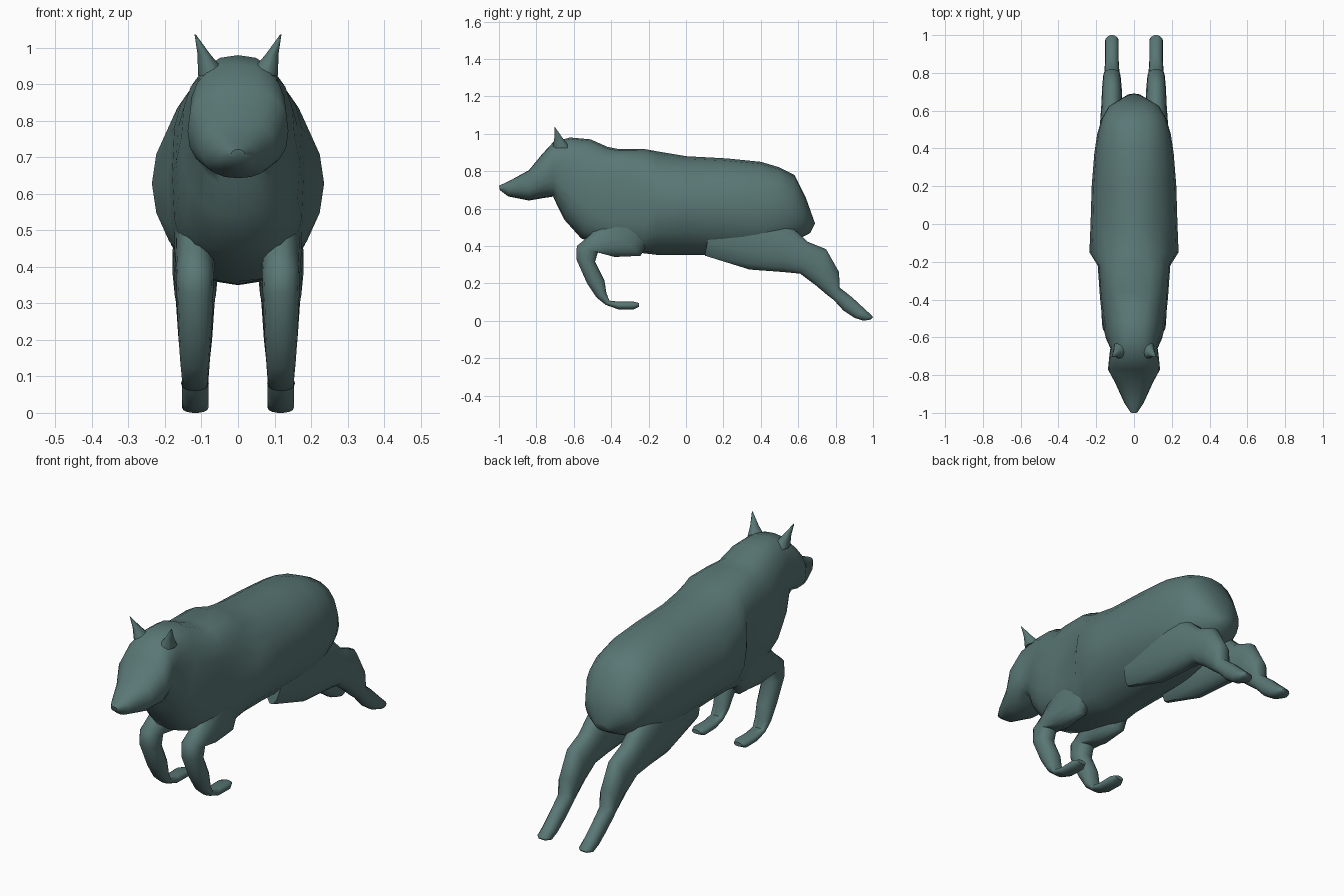
import bpy, bmesh, math
from mathutils import Vector

fur = bpy.data.materials.new("teal grey")
fur.diffuse_color = (0.10, 0.185, 0.178, 1)


def loft(name, sections, x=0.0, n=16):
    """Skin rounded rings. Section: y1, z1 (upper), y2, z2 (lower), half width, squareness."""
    bm = bmesh.new()
    rings = []
    for y1, z1, y2, z2, w, e in sections:
        ring = []
        for i in range(n):
            a = 2 * math.pi * i / n
            c, s = math.cos(a), math.sin(a)
            px = math.copysign(abs(c) ** (2 / e), c) * w
            t = 0.5 - 0.5 * math.copysign(abs(s) ** (2 / e), s)
            ring.append(bm.verts.new((x + px, y1 + (y2 - y1) * t, z1 + (z2 - z1) * t)))
        rings.append(ring)
    for a, b in zip(rings, rings[1:]):
        for i in range(n):
            j = (i + 1) % n
            bm.faces.new((a[i], a[j], b[j], b[i]))
    bm.faces.new(rings[0])
    bm.faces.new(rings[-1])
    bmesh.ops.recalc_face_normals(bm, faces=bm.faces[:])
    me = bpy.data.meshes.new(name)
    bm.to_mesh(me)
    bm.free()
    ob = bpy.data.objects.new(name, me)
    bpy.context.collection.objects.link(ob)
    me.materials.append(fur)
    bpy.ops.object.select_all(action='DESELECT')
    ob.select_set(True)
    bpy.context.view_layer.objects.active = ob
    bpy.ops.object.shade_smooth_by_angle(angle=math.radians(50))
    return ob


# Head, neck, trunk and rump in one skin
loft("body", [
    (-1.00, .722, -.995, .698, .018, 2),
    (-.95, .745, -.95, .665, .050, 2.2),
    (-.84, .805, -.84, .643, .100, 2.3),
    (-.77, .89, -.77, .655, .138, 2.4),
    (-.71, .955, -.71, .664, .132, 2.5),
    (-.62, .98, -.69, .62, .125, 2.5),
    (-.51, .97, -.65, .54, .155, 2.4),
    (-.42, .93, -.56, .44, .170, 2.6),
    (-.36, .918, -.42, .395, .180, 3.2),
    (-.22, .918, -.22, .36, .192, 3.0),
    (-.15, .905, -.15, .352, .236, 1.9),
    (0, .88, 0, .352, .230, 1.9),
    (.22, .868, .18, .35, .224, 2.0),
    (.40, .85, .35, .35, .210, 2.2),
    (.50, .82, .45, .37, .195, 2.3),
    (.58, .78, .53, .40, .172, 2.3),
    (.64, .66, .60, .435, .135, 2.2),
    (.69, .52, .665, .47, .040, 2),
], n=20)

front_leg = [
    (-.40, .66, -.16, .50, .055, 2),
    (-.44, .54, -.24, .345, .056, 2.2),
    (-.52, .455, -.38, .34, .054, 2.2),
    (-.585, .40, -.47, .365, .052, 2.2),
    (-.588, .33, -.485, .315, .050, 2.2),
    (-.53, .20, -.435, .215, .045, 2.2),
    (-.48, .125, -.425, .15, .040, 2.2),
    (-.43, .085, -.41, .108, .036, 2.2),
    (-.36, .06, -.36, .103, .036, 2.4),
    (-.28, .06, -.28, .103, .038, 2.4),
    (-.25, .075, -.25, .095, .024, 2),
]
hind_leg = [
    (.15, .62, .10, .345, .045, 2),
    (.36, .62, .34, .27, .062, 2.2),
    (.57, .50, .52, .258, .062, 2.2),
    (.65, .425, .61, .25, .056, 2.2),
    (.75, .385, .69, .19, .052, 2.2),
    (.82, .26, .75, .14, .046, 2.2),
    (.82, .18, .79, .11, .040, 2.2),
    (.89, .125, .84, .055, .036, 2.2),
    (.96, .06, .90, .015, .036, 2.2),
    (.995, .028, .95, .0, .036, 2.2),
    (1.0, .018, .985, .006, .020, 2),
]


def cone_ear(side):
    """Pointed ear, leaning outwards and sharp at the tip."""
    base, tip = Vector((.068, -.665, .925)), Vector((.117, -.702, 1.036))
    ob = loft(side + "_ear", [(-.05, 0, .05, 0, .042, 2), (-.021, .5, .022, .5, .018, 2),
                              (-.002, 1, .002, 1, .002, 2)], n=10)
    for v in ob.data.vertices:
        p = base.lerp(tip, v.co.z) + Vector((v.co.x, v.co.y, 0))
        v.co = p if side == "left" else Vector((-p.x, p.y, p.z))
    if side == "right":
        ob.data.flip_normals()


# Paired legs and ears
for side, s in (("left", 1), ("right", -1)):
    loft(side + "_front_leg", front_leg, s * .118, 14)
    loft(side + "_hind_leg", hind_leg, s * .117, 14)
    cone_ear(side)
